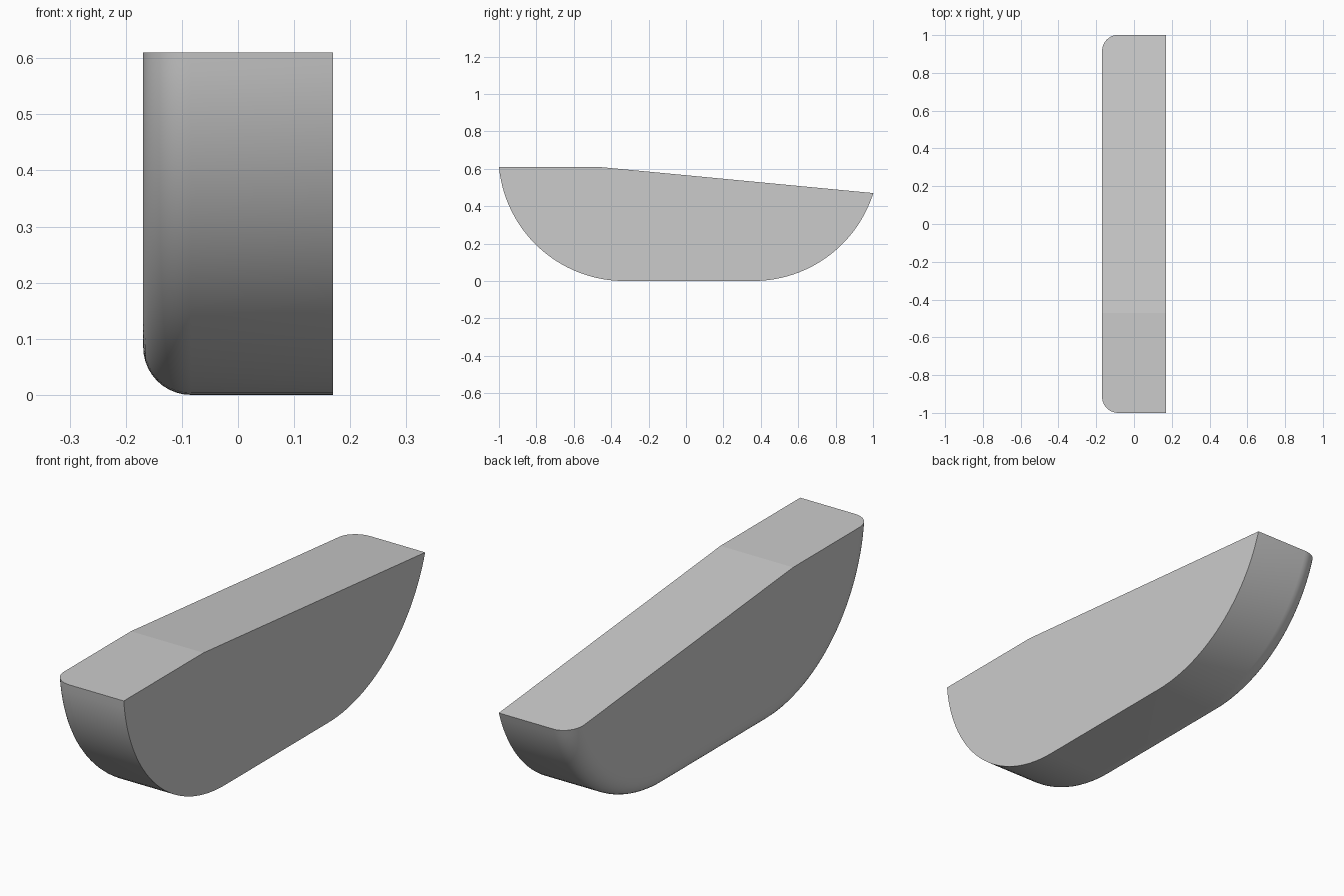
import bpy, bmesh, math

cube = bpy.data.objects.get("Cube")
if cube:
    bpy.data.objects.remove(cube, do_unlink=True)

HALF_W = 0.169           # half thickness in x
FILLET = 0.085           # rounding of the lower edge on the -x side
RADIUS = 0.673           # end arcs of the hull profile
C_FRONT, C_BACK = -0.33, 0.36
TOP, BACK_TOP, KINK = 0.61, 0.47, -0.47
ARC_STEPS, FILLET_STEPS = 28, 10


def profile(inset):
    """Closed side outline (y, z), curved underside moved inwards by inset."""
    r = RADIUS - inset
    # front arc ends at the level part of the top
    a_front = math.acos((RADIUS - TOP) / r)
    # back arc ends on the sloping part of the top
    slope = math.atan2(BACK_TOP - TOP, 1 - KINK)
    gap = (RADIUS - TOP) * math.cos(slope) - (C_BACK - KINK) * math.sin(slope)
    a_back = math.acos(gap / r) + slope
    steps = [i / ARC_STEPS for i in range(ARC_STEPS + 1)]
    front = [(C_FRONT - r * math.sin(a_front * (1 - t)),
              RADIUS - r * math.cos(a_front * (1 - t))) for t in steps]
    back = [(C_BACK + r * math.sin(a_back * t),
             RADIUS - r * math.cos(a_back * t)) for t in steps]
    return front + back + [(KINK, TOP)]


# Cross-sections from the square side to the rounded side
sections = [(HALF_W, 0.0)]
for i in range(FILLET_STEPS + 1):
    t = math.pi / 2 * i / FILLET_STEPS
    sections.append((-HALF_W + FILLET * (1 - math.sin(t)),
                     FILLET * (1 - math.cos(t))))

bm = bmesh.new()
rings = [[bm.verts.new((x, y, z)) for y, z in profile(d)] for x, d in sections]
n = len(rings[0])
for a, b in zip(rings, rings[1:]):
    for i in range(n):
        j = (i + 1) % n
        face = bm.faces.new((a[i], a[j], b[j], b[i]))
        face.smooth = i < n - 2          # curved underside only
bm.faces.new(rings[0])
bm.faces.new(rings[-1])
bmesh.ops.recalc_face_normals(bm, faces=bm.faces)

# Keep the flat sides and top crisp
for edge in bm.edges:
    edge.smooth = all(f.smooth for f in edge.link_faces)

mesh = bpy.data.meshes.new("rocker_block")
bm.to_mesh(mesh)
bm.free()
block = bpy.data.objects.new("rocker_block", mesh)
bpy.context.collection.objects.link(block)

# Plain grey
GREY = (0.6, 0.6, 0.6, 1)
mat = bpy.data.materials.new("plain_grey")
mat.use_nodes = True
mat.diffuse_color = GREY
mat.node_tree.nodes["Principled BSDF"].inputs["Base Color"].default_value = GREY
mesh.materials.append(mat)
